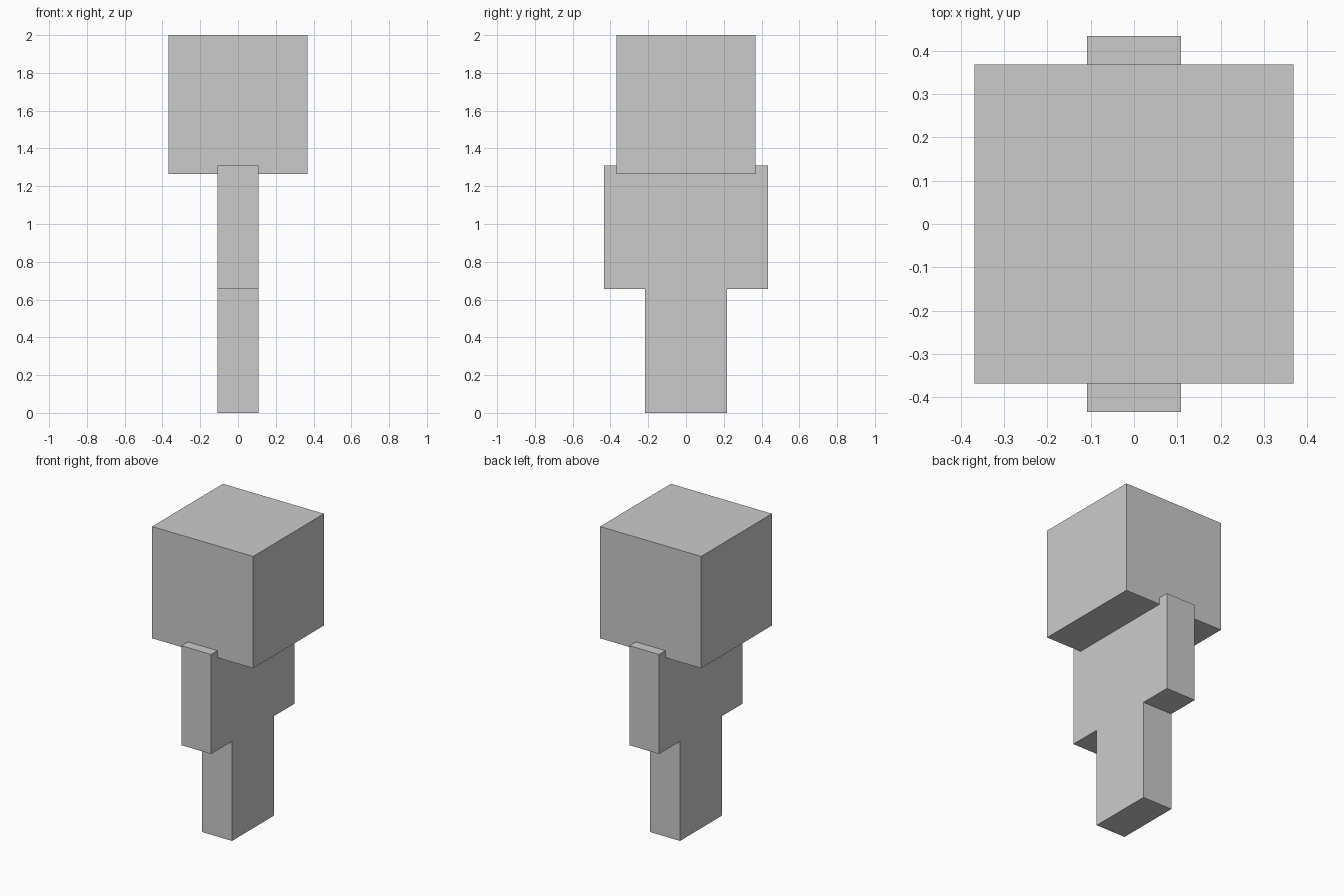
import bpy

# Remove the default cube only
cube = bpy.data.objects.get("Cube")
if cube:
    bpy.data.objects.remove(cube, do_unlink=True)

# Single flat grey
GREY = (0.6, 0.6, 0.6, 1.0)
grey = bpy.data.materials.new("plain grey")
grey.use_nodes = True
grey.diffuse_color = GREY
grey.node_tree.nodes["Principled BSDF"].inputs["Base Color"].default_value = GREY


def box(name, size, centre):
    """Add a flat-shaded box with applied scale."""
    bpy.ops.mesh.primitive_cube_add(size=1, location=centre)
    obj = bpy.context.object
    obj.name = name
    obj.scale = size
    bpy.ops.object.transform_apply(location=False, rotation=False, scale=True)
    obj.data.materials.append(grey)
    return obj


LIMB = 0.217        # limb width and body depth
HEIGHT = 0.655      # height of legs, torso and arms
HEAD = 0.736        # head edge length

# Head sinks slightly over the shoulders
box("head", (HEAD, HEAD, HEAD), (0, 0, 2 - HEAD / 2))

# Torso spans two limb widths
box("torso", (LIMB, 2 * LIMB, HEIGHT), (0, 0, 1.5 * HEIGHT))

# Paired limbs, mirrored across the body
for side, sign in (("back", 1), ("front", -1)):
    box(f"{side}_arm", (LIMB, LIMB, HEIGHT), (0, sign * 1.5 * LIMB, 1.5 * HEIGHT))
    box(f"{side}_leg", (LIMB, LIMB, HEIGHT), (0, sign * 0.5 * LIMB, 0.5 * HEIGHT))
